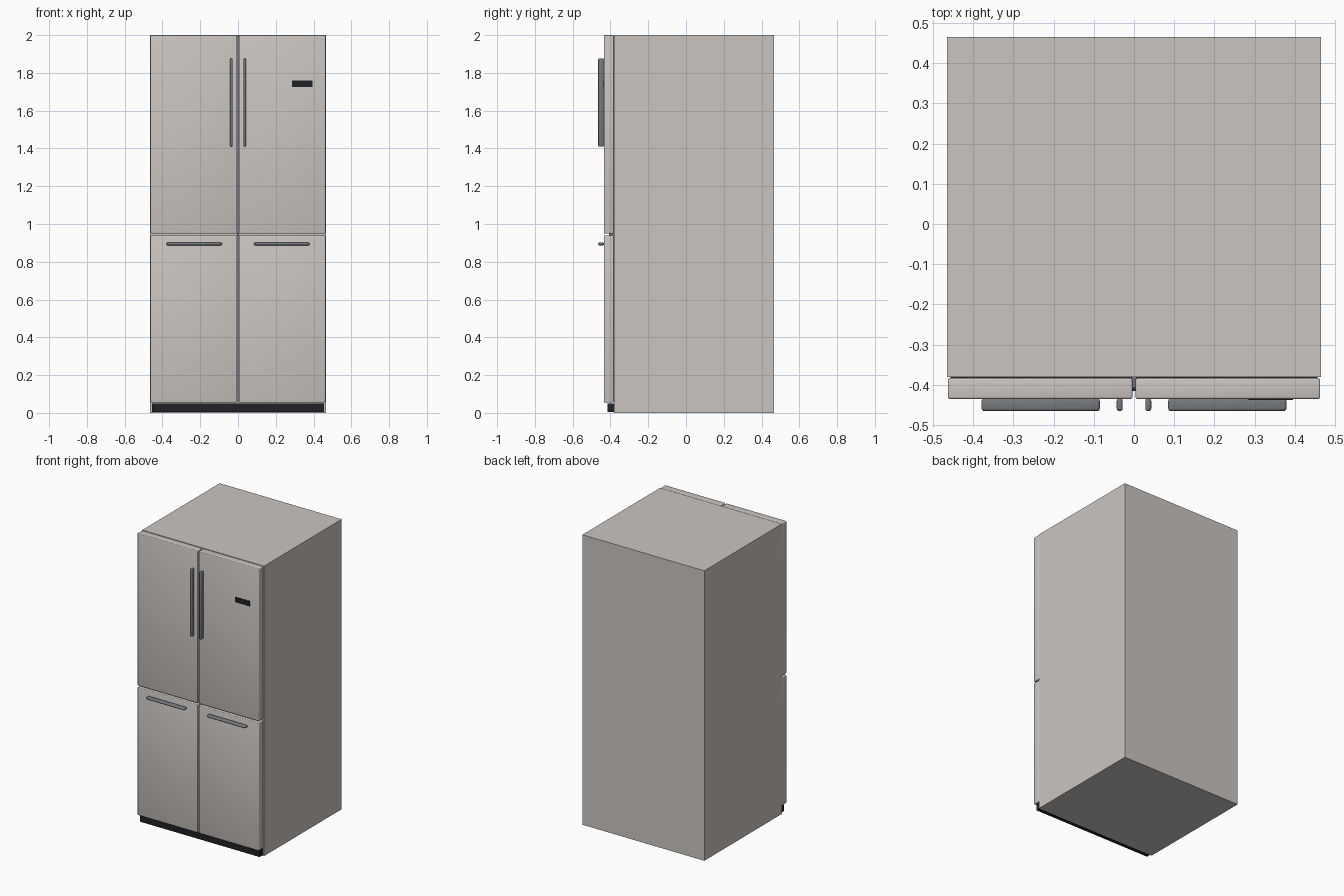
import bpy
import math

old = bpy.data.objects.get("Cube")
if old:
    bpy.data.objects.remove(old, do_unlink=True)


def material(name, rgb, metallic=0.0, roughness=0.5):
    m = bpy.data.materials.new(name)
    m.use_nodes = True
    m.diffuse_color = (*rgb, 1)
    shader = m.node_tree.nodes["Principled BSDF"]
    shader.inputs["Base Color"].default_value = (*rgb, 1)
    shader.inputs["Metallic"].default_value = metallic
    shader.inputs["Roughness"].default_value = roughness
    return m


steel = material("warm_steel", (0.60, 0.56, 0.53))
grey = material("handle_grey", (0.18, 0.19, 0.205))
black = material("black_plastic", (0.015, 0.015, 0.02))


def box(name, x, y, z, mat, bevel=0.0, segments=3):
    """Box between (min, max) pairs on each axis, with optional rounded edges."""
    spans = (x, y, z)
    bpy.ops.mesh.primitive_cube_add(size=1, location=[(a + b) / 2 for a, b in spans])
    ob = bpy.context.object
    ob.name = name
    ob.scale = [b - a for a, b in spans]
    bpy.ops.object.transform_apply(location=False, rotation=False, scale=True)
    ob.data.materials.append(mat)
    if bevel:
        mod = ob.modifiers.new("rounded_edges", "BEVEL")
        mod.width = bevel
        mod.segments = segments
        bpy.ops.object.modifier_apply(modifier=mod.name)
        bpy.ops.object.shade_smooth_by_angle(angle=math.radians(35))
    return ob


def side_span(side, inner, outer):
    return tuple(sorted((side * inner, side * outer)))


# Cabinet, kick plate and the strip behind the door gap
box("cabinet", (-0.465, 0.465), (-0.38, 0.465), (0, 2), steel)
box("kick_plate", (-0.456, 0.456), (-0.415, -0.38), (0.004, 0.05), black)
box("centre_strip", (-0.006, 0.006), (-0.408, -0.38), (0.06, 1.995), grey)

# Doors and handles, mirrored left and right
door_depth = (-0.435, -0.383)
handle_depth = (-0.465, -0.434)
for label, side in (("left", 1), ("right", -1)):
    door_x = side_span(side, 0.004, 0.463)
    box(label + "_upper_door", door_x, door_depth, (0.949, 2), steel, 0.005)
    box(label + "_lower_door", door_x, door_depth, (0.055, 0.939), steel, 0.005)
    box(label + "_upper_handle", side_span(side, 0.028, 0.043), handle_depth,
        (1.41, 1.876), grey, 0.0065)
    box(label + "_lower_handle", side_span(side, 0.085, 0.379), handle_depth,
        (0.887, 0.902), grey, 0.0065)

# Control display on the left upper door
box("control_display", (0.285, 0.395), (-0.438, -0.434), (1.725, 1.761), black)
